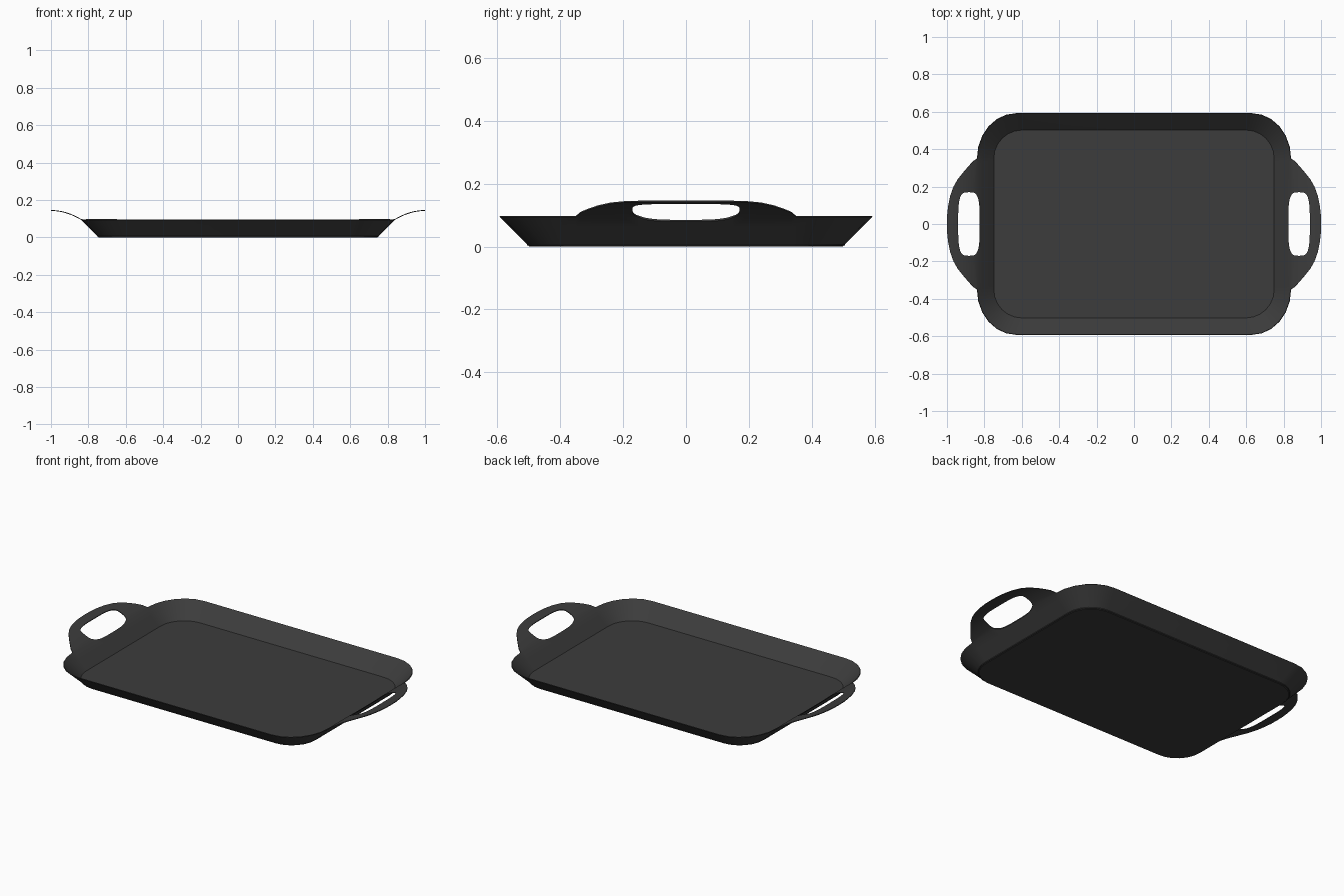
import bpy, bmesh, math

if "Cube" in bpy.data.objects:
    bpy.data.objects.remove(bpy.data.objects["Cube"])

RIM = 0.095          # wall rise and flare
# handle outline: distance along the short side -> outer x
OUTLINE = [(0.35, 0.84), (0.335, 0.862), (0.31, 0.884), (0.28, 0.91), (0.24, 0.942),
           (0.20, 0.965), (0.15, 0.983), (0.10, 0.993), (0.05, 0.999), (0, 1.0)]
SIDE = [(-y, x) for y, x in OUTLINE] + [(y, x) for y, x in OUTLINE[-2::-1]]


def height(d):
    """Wall profile: straight flare, then easing flat along the handle."""
    if d <= RIM:
        return d * 0.094 / RIM
    s = (d - RIM) / (0.255 - RIM)
    return 0.094 + 0.048 * (1 - (1 - s) ** 2)


def ring(d):
    """Rounded rectangle offset by d, counter-clockwise from the right side."""
    sx, sy = 0.745 + d, 0.4975 + d
    cx, cy = 0.597 + 0.35 * d, 0.35
    pts = []
    quarter = [(cx + (sx - cx) * math.cos(a), cy + (sy - cy) * math.sin(a))
               for a in [i * math.pi / 12 for i in range(1, 7)]]
    pts += [(sx, y) for y, _ in SIDE]
    pts += quarter
    pts += [(-x, y) for x, y in reversed(quarter)]
    pts += [(-sx, -y) for y, _ in SIDE]
    pts += [(-x, -y) for x, y in quarter]
    pts += [(x, -y) for x, y in reversed(quarter)]
    return pts


def to_object(bm, name):
    me = bpy.data.meshes.new(name)
    bm.to_mesh(me)
    bm.free()
    ob = bpy.data.objects.new(name, me)
    bpy.context.collection.objects.link(ob)
    return ob


def prism(name, pts, z0, z1):
    bm = bmesh.new()
    low = [bm.verts.new((x, y, z0)) for x, y in pts]
    high = [bm.verts.new((x, y, z1)) for x, y in pts]
    bm.faces.new(low[::-1])
    bm.faces.new(high)
    n = len(pts)
    for i in range(n):
        j = (i + 1) % n
        bm.faces.new((low[i], low[j], high[j], high[i]))
    return to_object(bm, name)


# tray sheet: floor and flared wall
bm = bmesh.new()
rows = [[bm.verts.new((x, y, height(d))) for x, y in ring(d)]
        for d in (0, 0.032, 0.064, RIM)]
bm.faces.new(rows[0])
for a, b in zip(rows, rows[1:]):
    for i in range(len(a)):
        j = (i + 1) % len(a)
        bm.faces.new((a[i], b[i], b[j], a[j]))

# handles grown from the short sides
for s, start in ((1, 0), (-1, len(rows[0]) // 2)):
    prev = rows[-1][start:start + len(SIDE)]
    for k in range(1, 7):
        cur = []
        for y, xo in SIDE:
            x = 0.84 + (xo - 0.84) * k / 6
            cur.append(bm.verts.new((s * x, s * y, height(x - 0.745))))
        for i in range(len(SIDE) - 1):
            bm.faces.new((prev[i], cur[i], cur[i + 1], prev[i + 1]))
        prev = cur
bmesh.ops.remove_doubles(bm, verts=bm.verts, dist=0.0001)
tray = to_object(bm, "tray")

# sheet thickness
bpy.context.view_layer.objects.active = tray
tray.select_set(True)
mod = tray.modifiers.new("thickness", "SOLIDIFY")
mod.thickness = 0.004
mod.offset = 1
bpy.ops.object.modifier_apply(modifier=mod.name)


# grip holes
def superellipse(cx, rx, ry, n=48, p=0.55):
    out = []
    for i in range(n):
        c, s = math.cos(2 * math.pi * i / n), math.sin(2 * math.pi * i / n)
        out.append((cx + rx * math.copysign(abs(c) ** p, c),
                    ry * math.copysign(abs(s) ** p, s)))
    return out


for s in (1, -1):
    cutter = prism("hole_cutter", superellipse(s * 0.8825, 0.0575, 0.17), -0.1, 0.3)
    cutter.hide_render = True
    mod = tray.modifiers.new("hole", "BOOLEAN")
    mod.operation = "DIFFERENCE"
    mod.solver = "EXACT"
    mod.object = cutter
    bpy.ops.object.modifier_apply(modifier=mod.name)
    bpy.data.objects.remove(cutter)

# raised floor panel
floor = prism("floor_panel", ring(0.007), 0.003, 0.010)

# dark finish and smooth shading
mat = bpy.data.materials.new("dark_grey")
mat.diffuse_color = (0.045, 0.045, 0.045, 1)
mat.use_nodes = True
mat.node_tree.nodes["Principled BSDF"].inputs["Base Color"].default_value = mat.diffuse_color
for ob in (tray, floor):
    ob.data.materials.clear()
    ob.data.materials.append(mat)
    bpy.ops.object.select_all(action="DESELECT")
    ob.select_set(True)
    bpy.context.view_layer.objects.active = ob
    bpy.ops.object.shade_smooth_by_angle(angle=math.radians(30))
